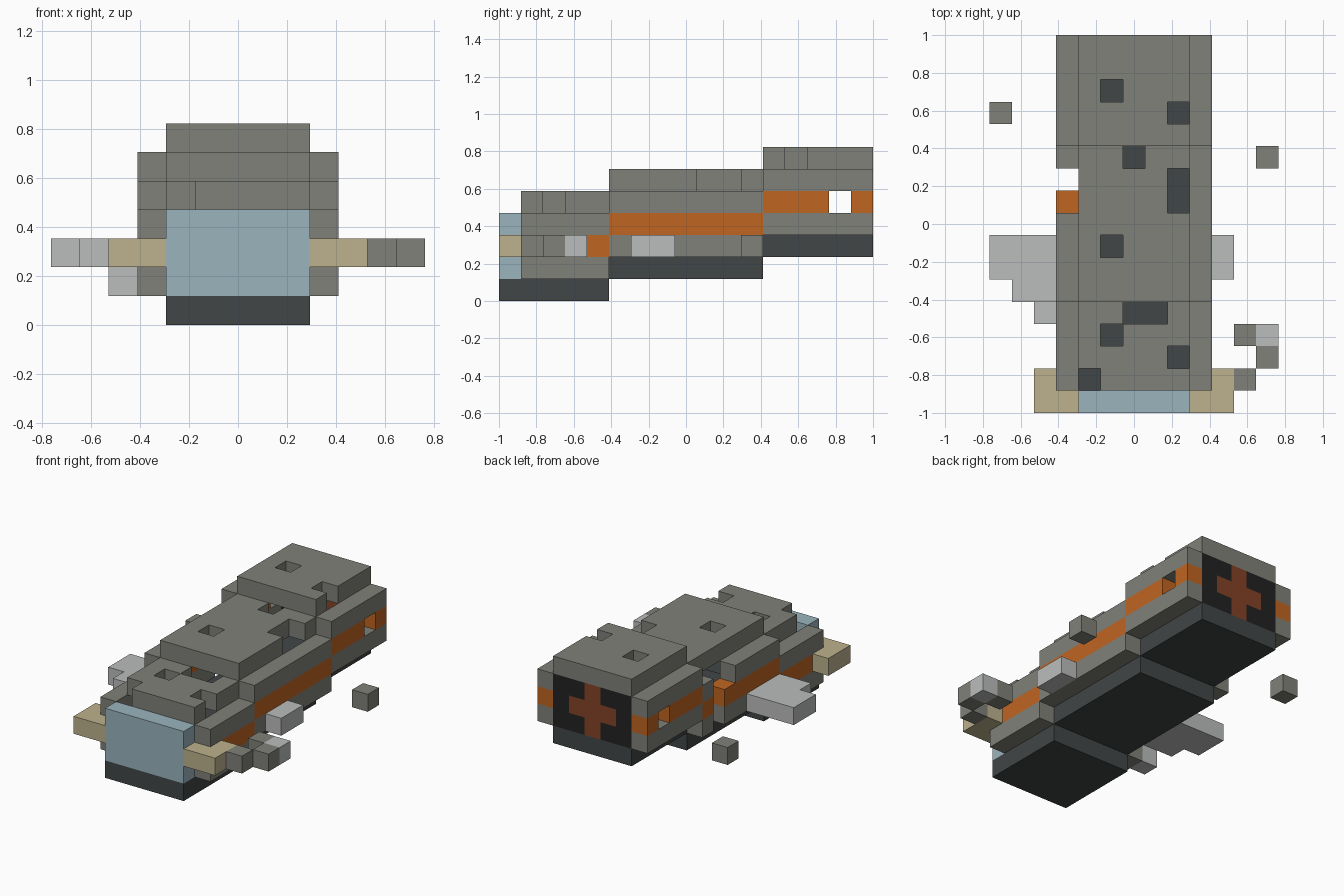
import bpy
import bmesh
from itertools import product
from mathutils import Vector

if "Cube" in bpy.data.objects:
    bpy.data.objects.remove(bpy.data.objects["Cube"])

U = 2 / 17                       # size of one block
ORIGIN = Vector((-6.5, -8.5, 0))  # grid corner, in blocks


def linear(c):
    c /= 255
    return c / 12.92 if c <= 0.04045 else ((c + 0.055) / 1.055) ** 2.4


def material(name, r, g, b):
    mat = bpy.data.materials.new(name)
    mat.use_nodes = True
    col = (linear(r), linear(g), linear(b), 1)
    mat.diffuse_color = col
    bsdf = mat.node_tree.nodes["Principled BSDF"]
    bsdf.inputs["Base Color"].default_value = col
    bsdf.inputs["Roughness"].default_value = 0.9
    return mat


GREY = material("stone grey", 128, 129, 121)
DARK = material("dark slate", 65, 70, 70)
ORANGE = material("orange", 192, 101, 33)
LIGHT = material("light grey", 187, 189, 188)
TAN = material("tan", 189, 178, 142)
GLASS = material("pale blue", 155, 180, 190)
BLACK = material("black", 34, 34, 34)
RUST = material("rust brown", 133, 66, 38)

parts = {}   # part name -> (set of blocks, material)


def box(x, y, z):
    """Blocks of a box; each axis is one index or a first-last pair."""
    spans = [a if isinstance(a, tuple) else (a, a) for a in (x, y, z)]
    return set(product(*(range(a, b + 1) for a, b in spans)))


def add(name, mat, cells, holes=()):
    parts[name] = (cells - set(holes), mat)


# Missing blocks: roof holes as (x, y), side wall gaps as (x, y, z)
roof_holes = {"front": [(4, 1), (8, 2), (5, 3), (6, 4), (7, 4)],
              "middle": [(5, 7), (8, 9), (8, 10), (6, 11)],
              "rear": [(8, 13), (5, 14)]}
wall_gaps = box(3, 10, (2, 4)) | box(3, 9, 4) | box(3, 15, 4) | box(9, 15, 4)

# Three stepped hull sections: floor, banded side walls and roof
for name, start, wall_start, end, base in (("front", 0, 1, 4, 0),
                                           ("middle", 5, 5, 11, 1),
                                           ("rear", 12, 12, 16, 2)):
    add(name + "_floor", DARK, box((4, 8), (start, end), base))
    top = base + 4
    add(name + "_roof", GREY, box((4, 8), (wall_start, end), top),
        [(x, y, top) for x, y in roof_holes[name]])
    for side, x in (("right", 3), ("left", 9)):
        prefix = f"{name}_{side}_wall_"
        for band, mat, dz in (("lower", GREY, 1), ("stripe", ORANGE, 2), ("upper", GREY, 3)):
            add(prefix + band, mat, box(x, (wall_start, end), base + dz), wall_gaps)

# Windscreen and the tan arms beside it
add("windscreen", GLASS, box((4, 8), 0, (1, 3)))
add("right_nose_arm", TAN, box((2, 3), 0, 2) | box(2, 1, 2))
add("left_nose_arm", TAN, box((9, 10), 0, 2) | box(10, 1, 2))

# Rear bulkhead with its cross
cross = box(6, 16, (3, 5)) | box((5, 7), 16, 4)
add("rear_cross", RUST, cross)
add("rear_bulkhead", BLACK, box((4, 8), 16, (3, 5)), cross)

# Wings: the right one whole, the left one broken to a stub
add("right_wing", LIGHT, box((0, 2), (6, 7), 2) | box((1, 2), 5, 2))
add("right_wing_root", LIGHT, box(2, 4, 1))
add("left_wing_stub", LIGHT, box(10, (6, 7), 2))

# Loose debris
add("left_debris", GREY, box(11, 1, 2) | box(12, 2, 2) | box(11, 3, 2))
add("left_wing_fragment", LIGHT, box(12, 3, 2))
add("left_rear_debris", GREY, box(12, 11, 2))
add("right_rear_debris", GREY, box(0, 13, 2))

solid = set().union(*(cells for cells, _ in parts.values()))


def build(name, cells, mat):
    """Make one part from its exposed block faces."""
    bm = bmesh.new()
    for cell in sorted(cells):
        centre = Vector(cell) + ORIGIN + Vector((0.5, 0.5, 0.5))
        for axis, sign in product(range(3), (-1, 1)):
            n = Vector((0, 0, 0))
            n[axis] = sign
            if tuple(int(c + d) for c, d in zip(cell, n)) in solid:
                continue
            a = Vector((0, 0, 0))
            a[(axis + 1) % 3] = 1
            b = n.cross(a)
            ring = (a + b, b - a, -a - b, a - b)
            bm.faces.new([bm.verts.new((centre + (n + c) / 2) * U) for c in ring])
    bmesh.ops.remove_doubles(bm, verts=bm.verts, dist=U / 100)
    mesh = bpy.data.meshes.new(name)
    bm.to_mesh(mesh)
    bm.free()
    mesh.materials.append(mat)
    bpy.context.scene.collection.objects.link(bpy.data.objects.new(name, mesh))


for part, (blocks, mat) in parts.items():
    build(part, blocks, mat)
